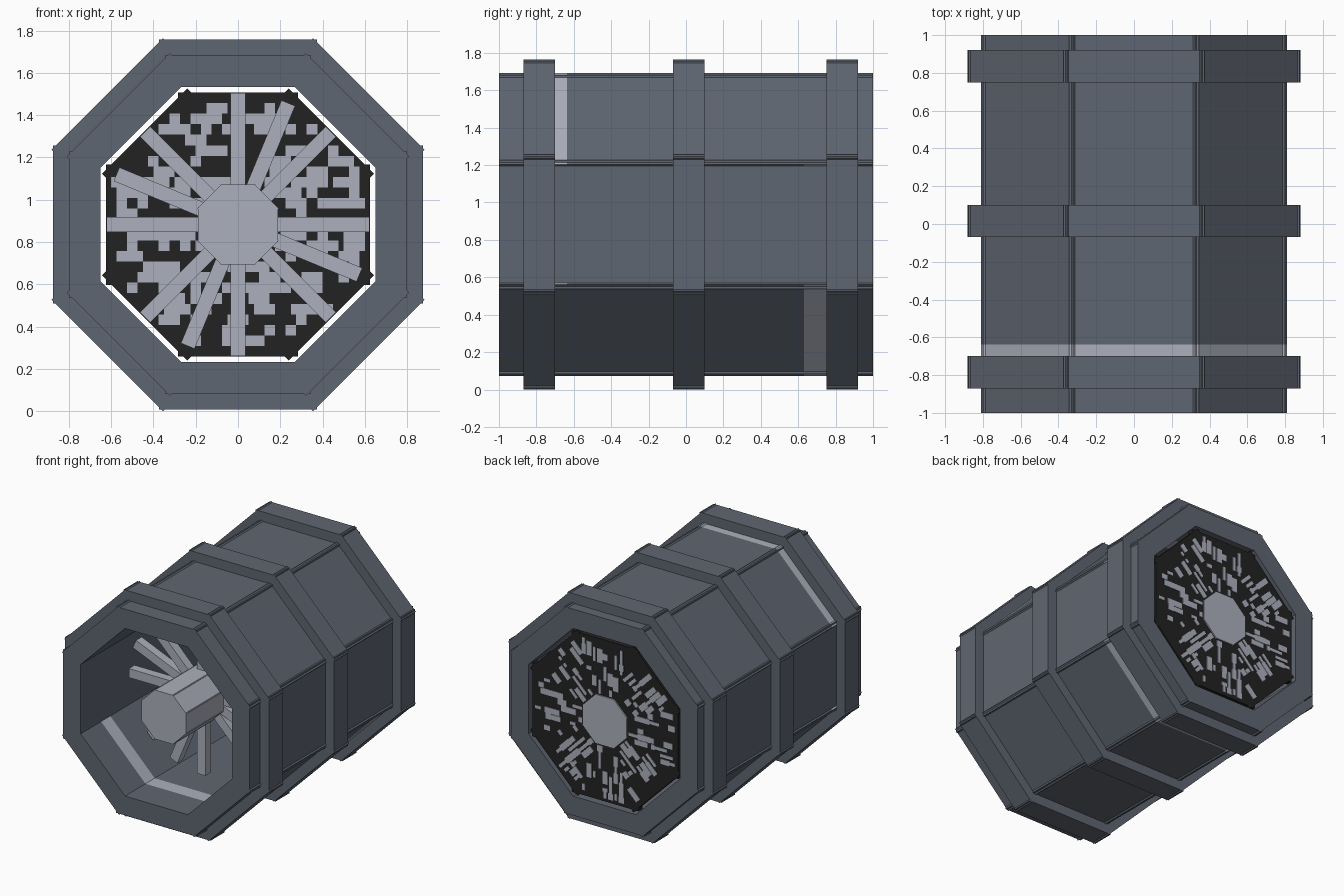
import bpy, bmesh, math, random
from mathutils import Matrix, Vector

if "Cube" in bpy.data.objects:
    bpy.data.objects.remove(bpy.data.objects["Cube"], do_unlink=True)

random.seed(7)
CZ = 0.8825                      # height of the tube axis
T8 = math.tan(math.pi / 8)


def material(name, rgb):
    lin = [((c / 255 + 0.055) / 1.055) ** 2.4 for c in rgb] + [1.0]
    m = bpy.data.materials.new(name)
    m.use_nodes = True
    m.diffuse_color = lin
    bsdf = m.node_tree.nodes["Principled BSDF"]
    bsdf.inputs["Base Color"].default_value = lin
    bsdf.inputs["Roughness"].default_value = 0.8
    return m


STEEL = material("slate_steel", (95, 102, 113))
PALE = material("pale_grey", (172, 176, 188))
BLACK = material("soot_black", (34, 34, 34))


def spin(deg):
    """Place on the tube axis, turned about it; local z points outward."""
    return Matrix.Translation((0, 0, CZ)) @ Matrix.Rotation(math.radians(deg), 4, 'Y')


def add_box(bm, deg, x, y, z):
    """Box from (min, max) ranges in the local frame of one direction."""
    size = [b - a for a, b in (x, y, z)]
    mid = [(a + b) / 2 for a, b in (x, y, z)]
    mat = spin(deg) @ Matrix.Translation(mid) @ Matrix.Diagonal((*size, 1))
    bmesh.ops.create_cube(bm, size=1, matrix=mat)


def finish(name, bm, mats):
    me = bpy.data.meshes.new(name)
    bm.normal_update()
    bm.to_mesh(me)
    bm.free()
    for m in mats:
        me.materials.append(m)
    ob = bpy.data.objects.new(name, me)
    bpy.context.collection.objects.link(ob)
    return ob


# Tube walls: eight overlapping slabs with pale cross stripes
bm = bmesh.new()
for k in range(8):
    add_box(bm, k * 45, (-0.345, 0.345), (-1, 1), (0.65, 0.80))
for y in (-0.75, -0.637, 0.632, 0.75):
    bmesh.ops.bisect_plane(bm, geom=bm.verts[:] + bm.edges[:] + bm.faces[:],
                           plane_co=(0, y, 0), plane_no=(0, 1, 0))
bm.normal_update()
for f in bm.faces:
    cy = f.calc_center_median().y
    up = f.normal.z > 0.5 and -0.75 < cy < -0.637
    down = f.normal.z < -0.5 and 0.632 < cy < 0.75
    f.material_index = 1 if up or down else 0
finish("tube_walls", bm, [STEEL, PALE])

# Raised bands around the tube
for name, y0, y1 in (("front_band", -0.87, -0.70), ("middle_band", -0.07, 0.10),
                     ("rear_band", 0.75, 0.92)):
    bm = bmesh.new()
    for k in range(8):
        add_box(bm, k * 45, (-0.373, 0.373), (y0, y1), (0.72, 0.875))
    finish(name, bm, [STEEL])

# Central hub: four crossed slabs making an eight-sided shaft
bm = bmesh.new()
for k in range(4):
    add_box(bm, k * 45, (-0.082, 0.082), (-0.91, 0.998), (-0.19, 0.19))
finish("hub", bm, [PALE])

# Fan blades: eight main spokes and four in-between spokes
bm = bmesh.new()
for deg in [k * 45 for k in range(8)] + [22.5 + k * 90 for k in range(4)]:
    add_box(bm, deg, (-0.035, 0.035), (-0.45, -0.38), (0.12, 0.622))
finish("fan_blades", bm, [PALE])

# Rear grille backing: four crossed dark slabs
bm = bmesh.new()
for k in range(4):
    add_box(bm, k * 45, (-0.285, 0.285), (0.94, 0.988), (-0.625, 0.625))
finish("rear_grille", bm, [BLACK])

# Outer grille plates: broken pale dashes fanning out from the hub
bm = bmesh.new()
for k in range(8):
    for lane in range(-5, 6):
        x = lane * 0.046
        r = max(0.2, abs(x) / T8 + 0.03)
        while r < 0.56:
            length = random.choice((0.03, 0.05, 0.08, 0.11))
            if random.random() < 0.45:
                w = random.choice((0.012, 0.02, 0.023))
                add_box(bm, k * 45, (x - w, x + w), (0.986, 0.992),
                        (r, min(r + length, 0.6)))
            r += length
finish("grille_outer_plates", bm, [PALE])

# Inner grille plates: pale square patches on a grid
bm = bmesh.new()
step = 0.05
for i in range(-12, 13):
    for j in range(-12, 13):
        x, z = i * step, j * step
        reach = max(abs(x), abs(z), (abs(x) + abs(z)) / math.sqrt(2))
        if 0.16 < reach < 0.58 and random.random() < 0.36:
            w = random.choice((1, 1, 2)) * step / 2
            add_box(bm, 0, (x - w, x + w), (0.935, 0.942),
                    (z - step / 2, z + step / 2))
finish("grille_inner_plates", bm, [PALE])
